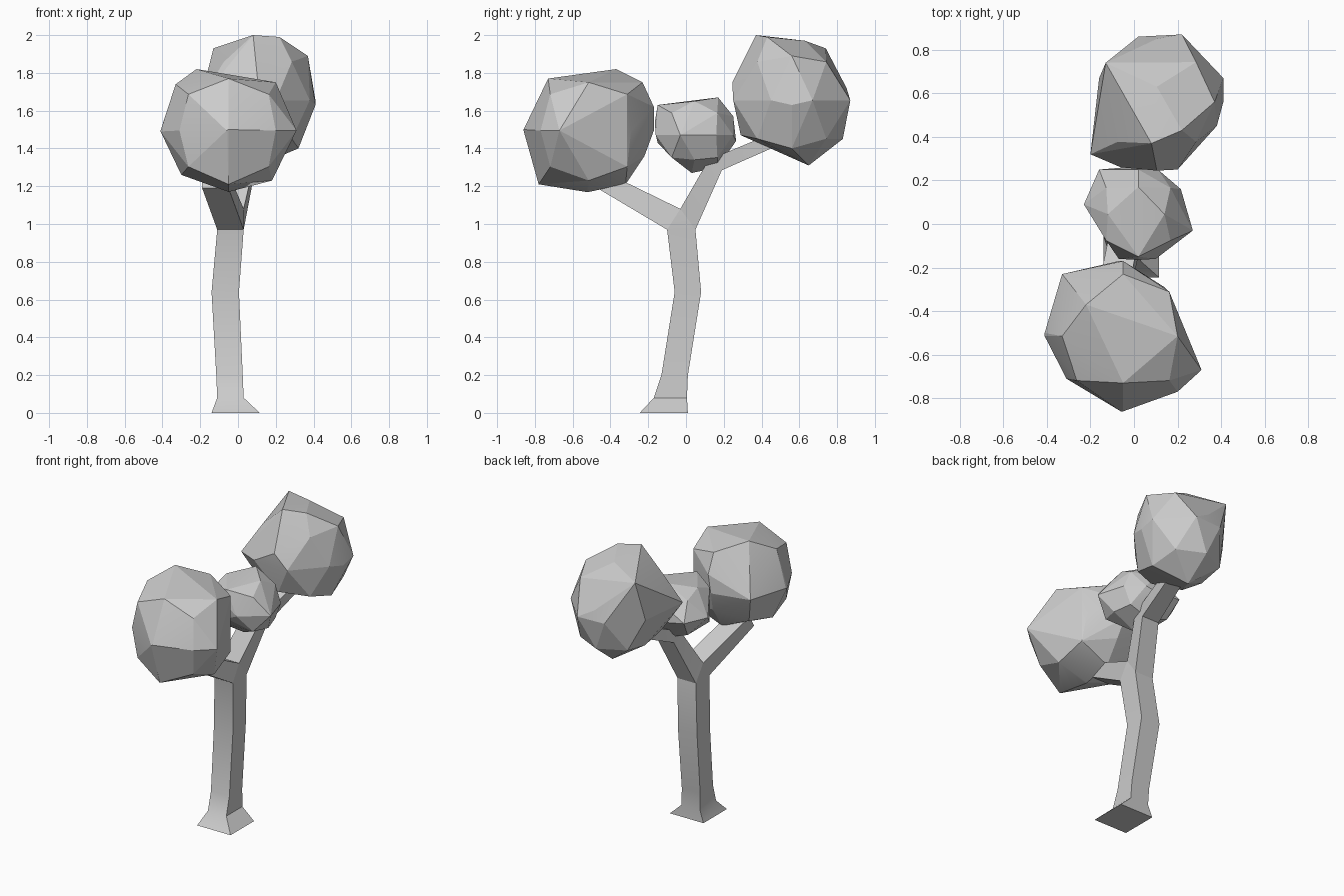
import bpy, bmesh
from itertools import product
from math import radians

if "Cube" in bpy.data.objects:
    bpy.data.objects.remove(bpy.data.objects["Cube"])


def finish(name, bm, angle):
    """Turn the bmesh into an object that is sharp above the given angle."""
    bmesh.ops.recalc_face_normals(bm, faces=bm.faces)
    mesh = bpy.data.meshes.new(name)
    bm.to_mesh(mesh)
    bm.free()
    mesh.shade_smooth()
    mesh.set_sharp_from_angle(angle=radians(angle))
    obj = bpy.data.objects.new(name, mesh)
    bpy.context.collection.objects.link(obj)


def limb(name, rings):
    """Four-sided tube; a ring is x0, x1, then (y, z) of its two edges."""
    bm = bmesh.new()
    loops = []
    for x0, x1, ya, za, yb, zb in rings:
        pts = (x0, ya, za), (x1, ya, za), (x1, yb, zb), (x0, yb, zb)
        loops.append([bm.verts.new(p) for p in pts])
    for a, b in zip(loops, loops[1:]):
        for i in range(4):
            j = (i + 1) % 4
            bm.faces.new((a[i], a[j], b[j], b[i]))
    bm.faces.new(loops[0])
    bm.faces.new(loops[-1])
    bmesh.ops.remove_doubles(bm, verts=bm.verts, dist=0.0005)
    finish(name, bm, 30)


def foliage(name, side, top, front, peaks=()):
    """Faceted clump: hull of three outlines, peaks and rounded corners."""
    spans = ([x for x, _ in top], [y for _, y in top],
             [z for _, z in side] + [p[2] for p in peaks])
    c = [(min(s) + max(s)) / 2 for s in spans]
    h = [(max(s) - min(s)) / 2 for s in spans]
    pts = list(peaks)
    pts += [(c[0], y, z) for y, z in side]
    pts += [(x, y, c[2]) for x, y in top]
    pts += [(x, c[1], z) for x, z in front]
    pts += [[c[i] + 0.59 * h[i] * s[i] for i in range(3)]
            for s in product((-1, 1), repeat=3)]
    bm = bmesh.new()
    for p in pts:
        bm.verts.new(p)
    bmesh.ops.convex_hull(bm, input=bm.verts)
    inside = [v for v in bm.verts if not v.link_faces]
    bmesh.ops.delete(bm, geom=inside, context="VERTS")
    bmesh.ops.dissolve_limit(bm, angle_limit=0.1, verts=bm.verts, edges=bm.edges)
    finish(name, bm, 12)


# Trunk with flared foot, closed by the ridge of the fork
limb("trunk", [(-.14, .115, -.245, 0, .01, 0), (-.11, .03, -.17, .08, .005, .08),
               (-.115, .025, -.13, .2, .01, .2), (-.14, .005, -.06, .64, .08, .64),
               (-.11, .03, -.10, .97, .05, .97), (-.11, .03, -.03, 1.08, -.03, 1.08)])
# Branches
limb("front_branch", [(-.11, .03, -.10, .97, -.03, 1.08),
                      (-.19, -.05, -.47, 1.19, -.42, 1.27)])
limb("back_branch", [(-.11, .03, .05, .97, -.03, 1.08),
                     (-.04, .09, .19, 1.285, .12, 1.34),
                     (.02, .13, .52, 1.43, .48, 1.49)])

# Foliage clumps: outlines in side (y, z), top (x, y) and front (x, z) view
foliage("front_foliage",
        [(-.73, 1.77), (-.23, 1.75), (-.17, 1.62), (-.22, 1.36),
         (-.32, 1.21), (-.53, 1.17), (-.78, 1.21), (-.86, 1.5)],
        [(-.33, -.23), (-.07, -.17), (.14, -.29), (.31, -.67), (.2, -.77),
         (-.06, -.86), (-.31, -.71), (-.41, -.5)],
        [(-.33, 1.74), (-.41, 1.49), (-.3, 1.26), (-.05, 1.17),
         (.18, 1.23), (.2, 1.75)],
        peaks=[(-.22, -.37, 1.82)])
foliage("back_foliage",
        [(.63, 1.97), (.85, 1.72), (.86, 1.62), (.83, 1.45),
         (.65, 1.31), (.29, 1.47), (.245, 1.75)],
        [(.02, .86), (.22, .87), (.41, .67), (.38, .45), (.2, .25),
         (-.06, .26), (-.2, .32), (-.16, .67)],
        [(.37, 1.89), (.41, 1.63), (.32, 1.4), (-.08, 1.42)],
        peaks=[(-.13, .74, 1.93), (.08, .37, 2.0), (.22, .43, 1.99)])
foliage("middle_foliage",
        [(-.15, 1.63), (.17, 1.67), (.25, 1.57), (.265, 1.44), (.17, 1.3),
         (.03, 1.27), (-.15, 1.43), (-.165, 1.54)],
        [(-.16, .25), (.11, .25), (.215, .16), (.27, -.03), (.1, -.16),
         (-.07, -.16), (-.23, .09)],
        [(-.12, 1.63), (.14, 1.65), (.2, 1.34), (-.13, 1.35)])
